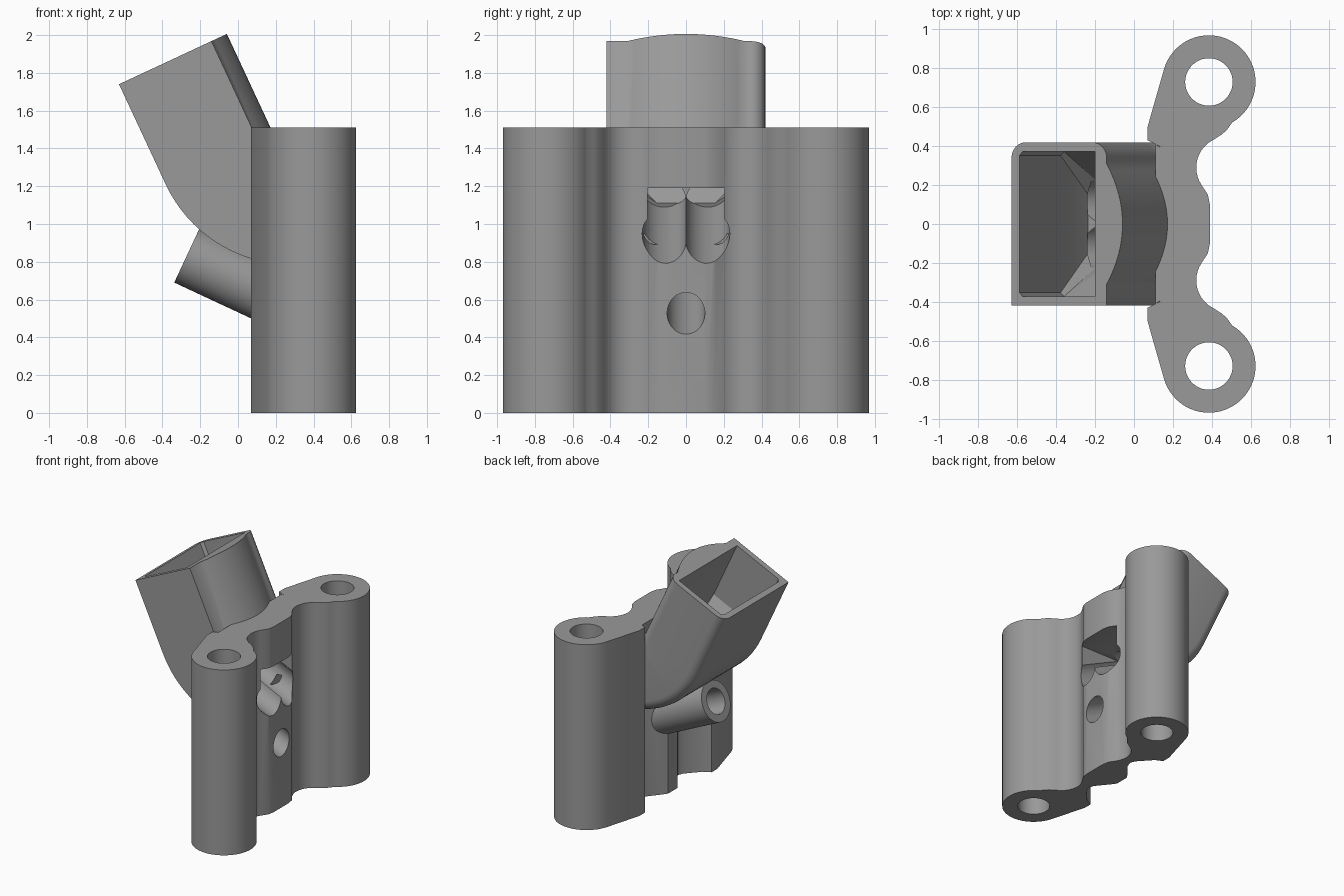
import bpy, bmesh, math
from mathutils import Vector, Matrix

if "Cube" in bpy.data.objects:
    bpy.data.objects.remove(bpy.data.objects["Cube"])

grey = bpy.data.materials.new("plain grey")
grey.diffuse_color = (0.32, 0.32, 0.32, 1)
grey.use_nodes = True
grey.node_tree.nodes["Principled BSDF"].inputs["Base Color"].default_value = grey.diffuse_color

TILT = math.radians(25)
CA, SA = math.cos(TILT), math.sin(TILT)


def finish(name, bm):
    bmesh.ops.recalc_face_normals(bm, faces=bm.faces[:])
    me = bpy.data.meshes.new(name)
    bm.to_mesh(me)
    bm.free()
    me.materials.append(grey)
    ob = bpy.data.objects.new(name, me)
    bpy.context.collection.objects.link(ob)
    return ob


def loft(name, rings):
    """Skin a list of equally sized rings and cap both ends."""
    bm = bmesh.new()
    vs = [[bm.verts.new(p) for p in r] for r in rings]
    n = len(vs[0])
    for a, b in zip(vs, vs[1:]):
        for i in range(n):
            j = (i + 1) % n
            bm.faces.new((a[i], a[j], b[j], b[i]))
    bm.faces.new(vs[0])
    bm.faces.new(vs[-1][::-1])
    return finish(name, bm)


def prism(name, pts, z0, z1):
    return loft(name, [[(x, y, z) for x, y in pts] for z in (z0, z1)])


def rod(name, a, b, r, n=48):
    a, b = Vector(a), Vector(b)
    d = b - a
    bm = bmesh.new()
    m = Matrix.Translation((a + b) / 2) @ d.to_track_quat('Z', 'Y').to_matrix().to_4x4()
    bmesh.ops.create_cone(bm, cap_ends=True, segments=n, radius1=r, radius2=r,
                          depth=d.length, matrix=m)
    return finish(name, bm)


def arc(cx, cy, r, a0, a1, n):
    return [(cx + r * math.cos(math.radians(a0 + (a1 - a0) * i / n)),
             cy + r * math.sin(math.radians(a0 + (a1 - a0) * i / n))) for i in range(n + 1)]


def combine(target, other, op):
    m = target.modifiers.new(op, 'BOOLEAN')
    m.operation, m.object, m.solver = op, other, 'EXACT'
    bpy.context.view_layer.update()
    bpy.context.view_layer.objects.active = target
    bpy.ops.object.modifier_apply(modifier=m.name)
    bpy.data.objects.remove(other)
    bpy.context.view_layer.update()


# mounting plate: mirrored outline with two round posts
half = [(.39, .1), (.38, .15)]
half += arc(.48, .29, .16, 213, 115, 12)            # front hollow
half += [(.455, .463), (.48, .487)]
half += arc(.385, .73, .24, -60, 164, 36)           # post
half += [(.07, .5), (.07, .43), (.13, .4), (.23, .29), (.245, .25), (.23, .2), (.15, .1), (.12, .06)]
outline = half + [(x, -y) for x, y in reversed(half)]
body = prism("mounting_bracket", outline, 0, 1.51)

# filler behind the plate where the chute joins
filler = prism("filler", [(.11, -.41), (.3, -.3), (.3, .3), (.11, .41)], .95, 1.51)
combine(body, filler, 'UNION')


# chute: u runs across its depth, s down its length
def chute(u, s, y):
    return (-.63 + CA * u + SA * s, y, 1.74 + SA * u - CA * s)


bulge = [(.54 + .09 * (1 - (y / .31) ** 2), y) for y in [-.31 + .62 * i / 16 for i in range(17)]]
section = [(0, -.42), (.54, -.42)] + bulge
section += arc(.46, .34, .08, 0, 90, 6) + arc(.08, .34, .08, 90, 180, 6)
BEND_S, BEND_R = .585, .737
bx, _, bz = chute(BEND_R, BEND_S, 0)
rings = [[chute(u, s, y) for u, y in section] for s in (0, BEND_S)]
for i in range(1, 15):
    t = TILT + math.radians(56) * i / 14
    rings.append([(bx - (BEND_R - u) * math.cos(t), y, bz - (BEND_R - u) * math.sin(t))
                  for u, y in section])
combine(body, loft("chute", rings), 'UNION')


# sloping sleeve under the chute
def sleeve(x):
    return (x, 0, .835 - (x + .27) * math.tan(TILT))


combine(body, rod("sleeve", sleeve(-.27), sleeve(.25), .16), 'UNION')
combine(body, rod("sleeve_bore", sleeve(-.6), sleeve(.8), .1), 'DIFFERENCE')

# post bores
for side in (-1, 1):
    combine(body, rod("post_bore", (.385, side * .73, -.1), (.385, side * .73, 1.6), .122), 'DIFFERENCE')


# hopper hollow, narrowing to the outlet
def hollow(s, u0, u1, w, c):
    pts = [(u0, -w + c), (u0 + c, -w), (u1, -w), (u1, w), (u0 + c, w), (u0, w - c)]
    return [chute(u, s, y) for u, y in pts]


combine(body, loft("hopper_hollow", [hollow(-.1, .045, .475, .373, .02), hollow(.5, .045, .475, .373, .02),
                                     hollow(.74, .09, .45, .21, .06)]), 'DIFFERENCE')


# outlet: twin rounded channels with a flat roof
def outlet(x):
    return .92 + (.39 - x) * math.tan(TILT)


for side in (-1, 1):
    y = side * .115
    combine(body, rod("outlet_channel", (-.2, y, outlet(-.2)), (.6, y, outlet(.6)), .117), 'DIFFERENCE')
slot = [(-.02, outlet(-.02)), (.6, outlet(.6)), (.6, 1.19), (-.02, 1.19)]
combine(body, loft("outlet_slot", [[(x, y, z) for x, z in slot] for y in (-.205, .205)]), 'DIFFERENCE')

# smooth shading with crisp edges
body.select_set(True)
bpy.context.view_layer.objects.active = body
bpy.ops.object.shade_smooth_by_angle(angle=math.radians(30))
